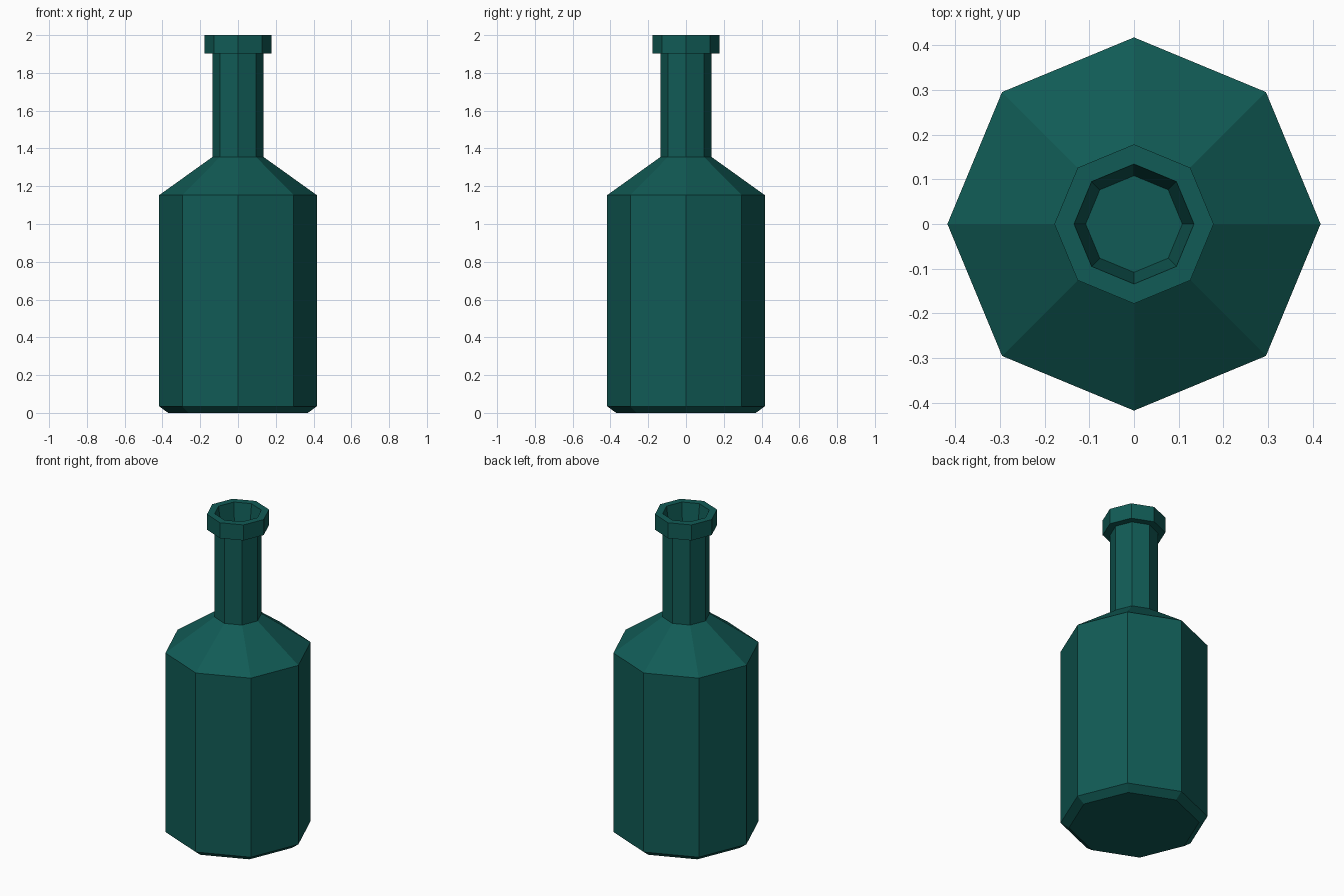
import bpy, bmesh, math

if "Cube" in bpy.data.objects:
    bpy.data.objects.remove(bpy.data.objects["Cube"])

SIDES = 8

# Single flat bottle-glass colour
glass = bpy.data.materials.new("dark_teal_glass")
glass.diffuse_color = (0.0055, 0.105, 0.092, 1)
glass.use_nodes = True
glass.node_tree.nodes["Principled BSDF"].inputs["Base Color"].default_value = glass.diffuse_color

# Profile (radius, height): base, chamfer, body, shoulder, neck, lip, bore
profile = [(0.37, 0), (0.417, 0.035), (0.417, 1.153), (0.135, 1.355),
           (0.135, 1.903), (0.178, 1.903), (0.178, 2.0),
           (0.134, 2.0), (0.108, 1.80)]

# Revolve the profile into an eight-sided bottle with corners on the axes
bm = bmesh.new()
rings = []
for r, z in profile:
    rings.append([bm.verts.new((r * math.cos(math.tau * i / SIDES),
                                r * math.sin(math.tau * i / SIDES), z))
                  for i in range(SIDES)])
for low, high in zip(rings, rings[1:]):
    for i in range(SIDES):
        j = (i + 1) % SIDES
        bm.faces.new((low[i], low[j], high[j], high[i]))

# Close the base and the floor of the bore
bm.faces.new(rings[0][::-1])
bm.faces.new(rings[-1])
bmesh.ops.recalc_face_normals(bm, faces=bm.faces)

mesh = bpy.data.meshes.new("bottle")
bm.to_mesh(mesh)
bm.free()
mesh.materials.append(glass)
bottle = bpy.data.objects.new("bottle", mesh)
bpy.context.collection.objects.link(bottle)
